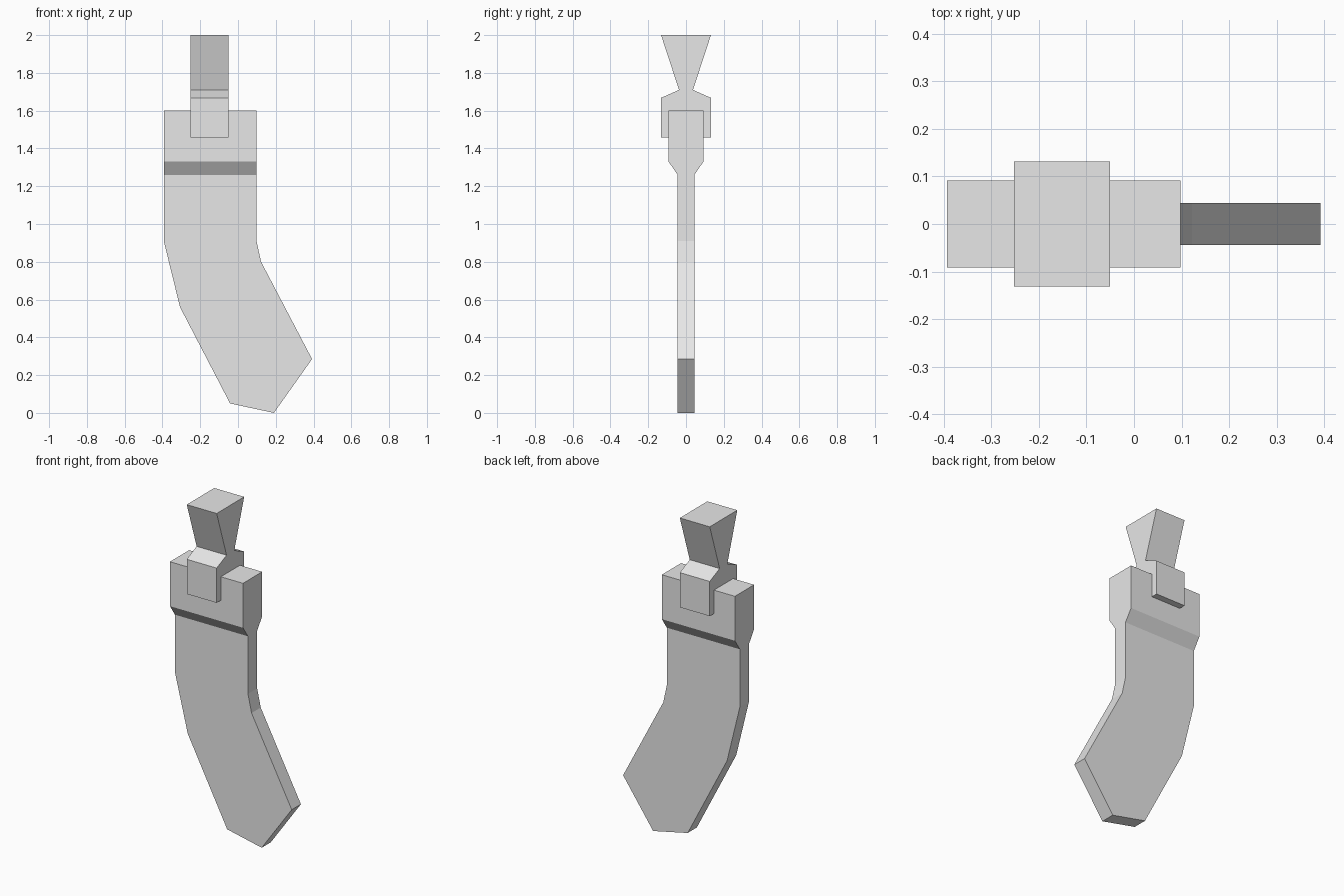
import bpy
import bmesh
from mathutils import Vector

cube = bpy.data.objects.get("Cube")
if cube:
    bpy.data.objects.remove(cube, do_unlink=True)

grey = bpy.data.materials.new("plain_grey")
grey.use_nodes = True
grey.diffuse_color = (0.8, 0.8, 0.8, 1)
grey.node_tree.nodes["Principled BSDF"].inputs["Base Color"].default_value = (0.8, 0.8, 0.8, 1)


def extrude_profile(name, points, axis, start, end, open_side=None):
    """Extrude a closed (u, z) outline along x or y; open_side leaves one edge uncapped."""
    def place(u, z, d):
        return Vector((d, u, z)) if axis == "x" else Vector((u, d, z))

    bm = bmesh.new()
    a = [bm.verts.new(place(u, z, start)) for u, z in points]
    b = [bm.verts.new(place(u, z, end)) for u, z in points]
    bm.faces.new(a)
    bm.faces.new(b)
    for i in range(len(points)):
        if i != open_side:
            j = (i + 1) % len(points)
            bm.faces.new((a[i], a[j], b[j], b[i]))
    bmesh.ops.recalc_face_normals(bm, faces=bm.faces)
    # Open shells: make sure the end caps face outward
    bm.faces.ensure_lookup_table()
    cap = bm.faces[0]
    cap.normal_update()
    if cap.normal.dot(place(0, 0, start - end)) < 0:
        bmesh.ops.reverse_faces(bm, faces=bm.faces)
    mesh = bpy.data.meshes.new(name)
    bm.to_mesh(mesh)
    bm.free()
    mesh.materials.append(grey)
    obj = bpy.data.objects.new(name, mesh)
    bpy.context.collection.objects.link(obj)
    return obj


def mirrored(half):
    """Complete a half outline across u = 0."""
    return half + [(-u, z) for u, z in reversed(half)]


LEFT, RIGHT = -0.393, 0.098
THIN = 0.044

# Thin curved lower body, open where it meets the head
body = [(LEFT, 1.26), (RIGHT, 1.26), (RIGHT, 0.91), (0.122, 0.80), (0.392, 0.285),
        (0.19, 0.0), (-0.042, 0.05), (-0.307, 0.56), (LEFT, 0.91)]
extrude_profile("curved_body", body, "y", -THIN, THIN, open_side=0)

# Thicker head with a tapered underside, open at the bottom
head = mirrored([(THIN, 1.26), (0.092, 1.33), (0.092, 1.60)])
extrude_profile("head_block", head, "x", LEFT, RIGHT, open_side=len(head) - 1)

# Clip straddling the head, with a pinched neck and flared top
clip = mirrored([(0.132, 1.457), (0.132, 1.668), (0.037, 1.71), (0.132, 2.0)])
extrude_profile("flared_clip", clip, "x", -0.252, -0.051)
